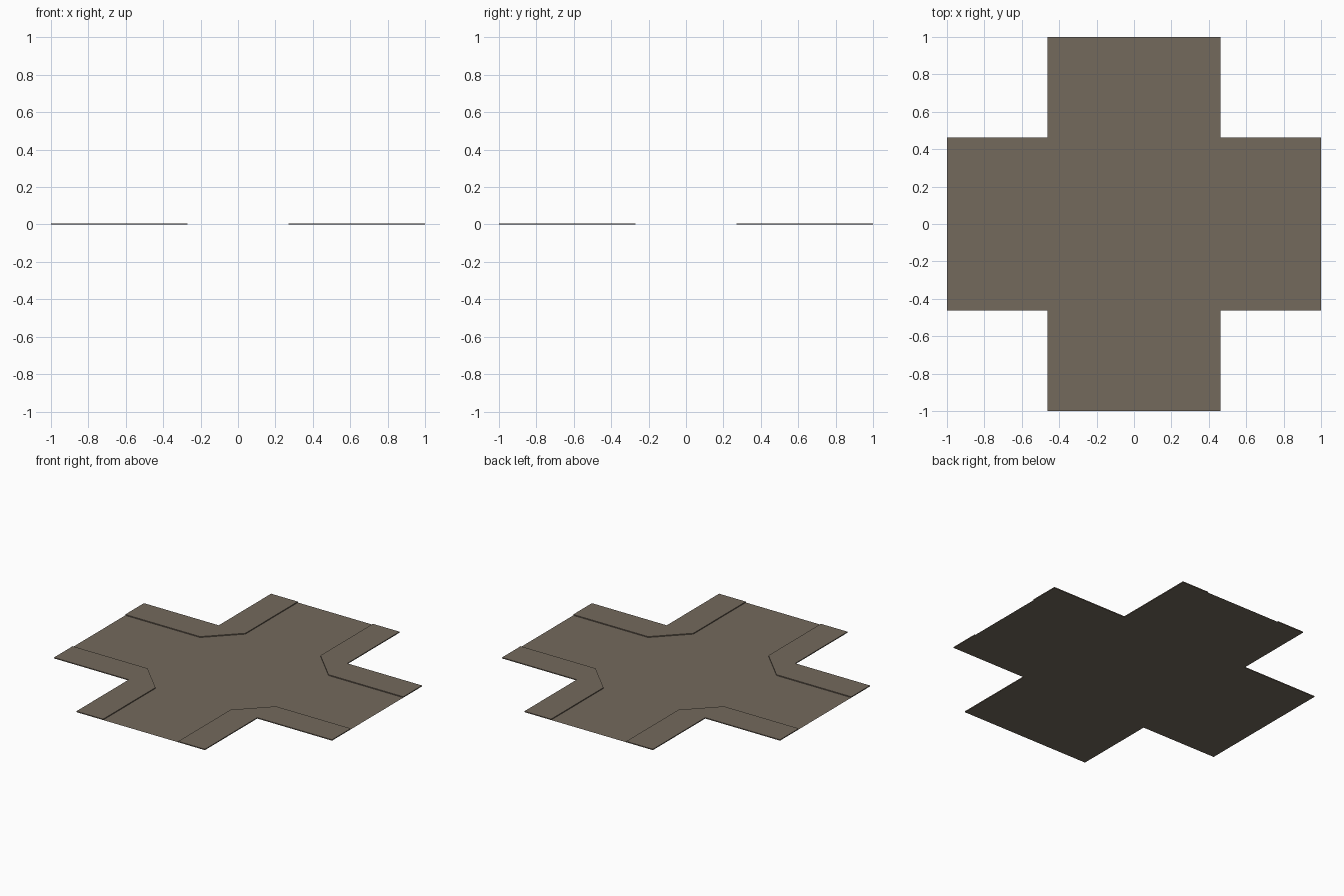
import bpy, bmesh
from mathutils import Matrix
from math import pi

if "Cube" in bpy.data.objects:
    bpy.data.objects.remove(bpy.data.objects["Cube"])

HALF = 1.0      # reach of each arm
OUT = 0.462     # outer edge of the pavements
CURB = 0.27     # half width of the roadway
H = 0.006       # pavement height

mat = bpy.data.materials.new("stone_brown")
mat.diffuse_color = (0.175, 0.143, 0.108, 1)
mat.use_nodes = True
mat.node_tree.nodes["Principled BSDF"].inputs["Base Color"].default_value = mat.diffuse_color


def add_object(name, bm):
    mesh = bpy.data.meshes.new(name)
    bm.to_mesh(mesh)
    bm.free()
    mesh.materials.append(mat)
    obj = bpy.data.objects.new(name, mesh)
    bpy.context.collection.objects.link(obj)
    return obj


# Roadway: flat crossing with chamfered inner corners, one quarter outline turned four times
quarter = [(HALF, -CURB), (HALF, CURB), (OUT, CURB), (CURB, OUT)]
outline = []
for k in range(4):
    for x, y in quarter:
        for _ in range(k):
            x, y = -y, x
        outline.append((x, y, 0))
bm = bmesh.new()
bm.faces.new([bm.verts.new(p) for p in outline])
add_object("roadway", bm)

# Raised L-shaped corner pavements
profile = [(CURB, HALF), (CURB, OUT), (OUT, CURB), (HALF, CURB),
           (HALF, OUT), (OUT, OUT), (OUT, HALF)]
for k, name in enumerate(("back_right", "back_left", "front_left", "front_right")):
    bm = bmesh.new()
    face = bm.faces.new([bm.verts.new((x, y, 0)) for x, y in profile])
    ext = bmesh.ops.extrude_face_region(bm, geom=[face], use_keep_orig=True)
    top = [v for v in ext["geom"] if isinstance(v, bmesh.types.BMVert)]
    bmesh.ops.translate(bm, verts=top, vec=(0, 0, H))
    bmesh.ops.recalc_face_normals(bm, faces=bm.faces)
    bm.transform(Matrix.Rotation(k * pi / 2, 4, 'Z'))
    add_object("pavement_" + name, bm)
